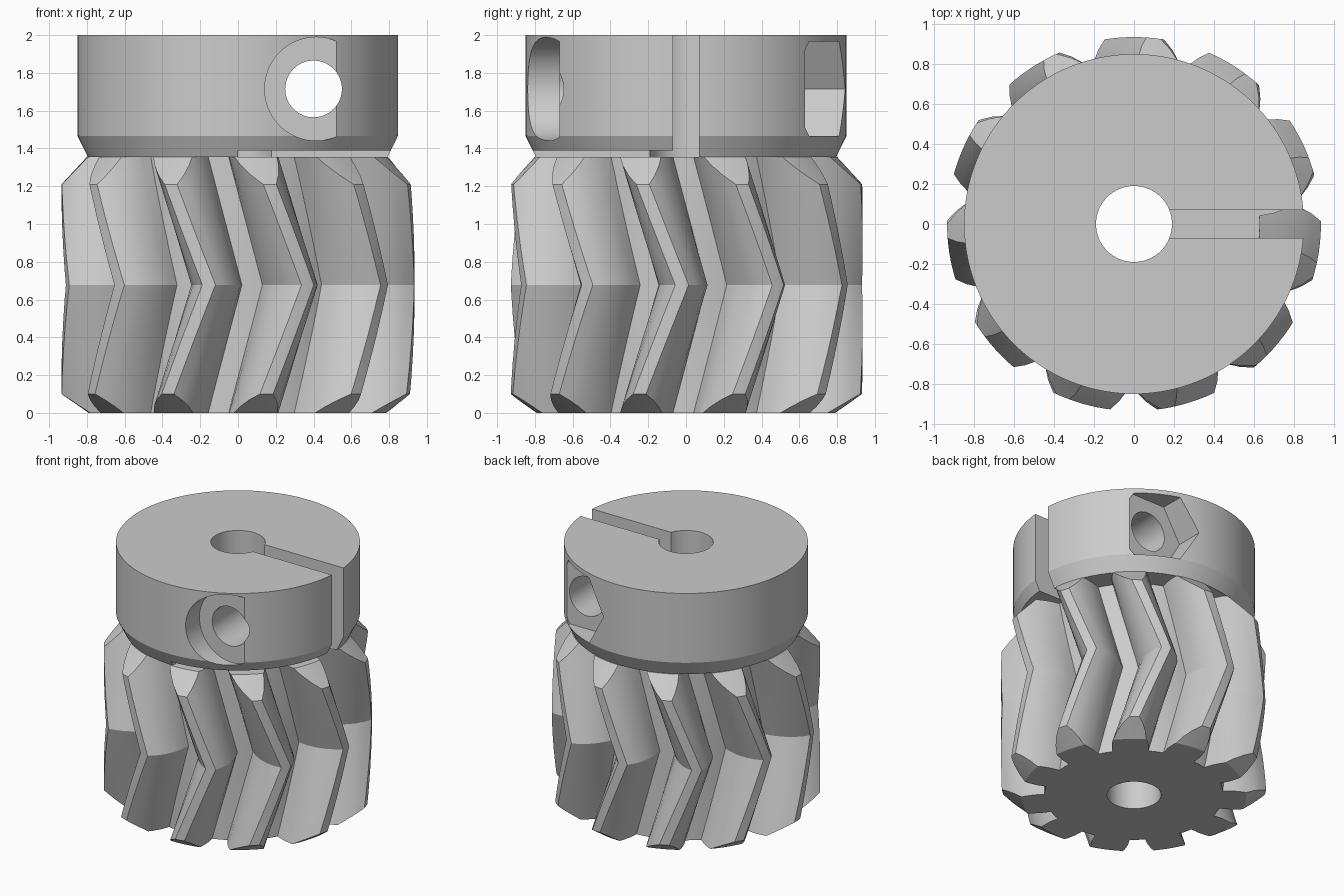
import bpy, bmesh
from math import sin, cos, radians, pi

cube = bpy.data.objects.get("Cube")
if cube:
    bpy.data.objects.remove(cube)

metal = bpy.data.materials.new("plain_grey")
metal.use_nodes = True
GREY = (0.6, 0.6, 0.6, 1)
metal.diffuse_color = GREY
metal.node_tree.nodes["Principled BSDF"].inputs["Base Color"].default_value = GREY

TEETH, GEAR_H, TIP_R = 11, 1.355, 0.935
PITCH = 360 / TEETH


def loft(name, rings):
    """Closed solid through equal-length rings of points."""
    bm = bmesh.new()
    loops = [[bm.verts.new(p) for p in ring] for ring in rings]
    for a, b in zip(loops, loops[1:]):
        for i in range(len(a)):
            j = (i + 1) % len(a)
            bm.faces.new((a[i], a[j], b[j], b[i]))
    bm.faces.new(loops[0][::-1])
    bm.faces.new(loops[-1])
    bmesh.ops.recalc_face_normals(bm, faces=bm.faces)
    mesh = bpy.data.meshes.new(name)
    bm.to_mesh(mesh)
    bm.free()
    mesh.materials.append(metal)
    ob = bpy.data.objects.new(name, mesh)
    bpy.context.scene.collection.objects.link(ob)
    return ob


def circle(n, r):
    return [(r * cos(2 * pi * i / n), r * sin(2 * pi * i / n)) for i in range(n)]


def lathe(name, profile, n=128):
    return loft(name, [[(x, y, z) for x, y in circle(n, r)] for r, z in profile])


def cross_prism(name, x, z, r, y0, y1, n=64):
    """Prism lying along y."""
    return loft(name, [[(x + a, y, z + b) for a, b in circle(n, r)] for y in (y0, y1)])


def box(name, x0, x1, y0, y1, z0, z1):
    return loft(name, [[(x0, y0, z), (x1, y0, z), (x1, y1, z), (x0, y1, z)] for z in (z0, z1)])


def boolean(ob, tool, operation):
    mod = ob.modifiers.new(operation.lower(), "BOOLEAN")
    mod.operation, mod.solver, mod.object = operation, "EXACT", tool
    bpy.context.view_layer.objects.active = ob
    bpy.ops.object.modifier_apply(modifier=mod.name)
    bpy.data.objects.remove(tool)


# Tooth half-profile: radius and half angle from root to tip
FLANK = [(0.63, 11.4), (0.70, 10.7), (0.77, 9.2), (0.84, 6.9), (0.89, 4.7), (0.94, 1.9)]


def gear_ring(z):
    twist = 260.5 - PITCH / 2 * abs(2 * z / GEAR_H - 1)
    ring = []
    for t in range(TEETH):
        tooth = [(r, -a) for r, a in FLANK] + [(r, a) for r, a in reversed(FLANK)]
        tooth.append((FLANK[0][0], PITCH / 2))
        for r, a in tooth:
            ang = radians(twist + t * PITCH + a)
            ring.append((r * cos(ang), r * sin(ang), z))
    return ring


# Herringbone gear trimmed by a chamfered envelope
LAYERS = 16
gear = loft("herringbone_gear", [gear_ring(GEAR_H * i / LAYERS) for i in range(LAYERS + 1)])
envelope = lathe("envelope", [(0.645, -0.1), (0.79, 0), (TIP_R, 0.1), (TIP_R, 1.21),
                              (0.80, GEAR_H), (0.70, GEAR_H + 0.1)])
boolean(gear, envelope, "INTERSECT")

# Clamping collar with a tapered lower edge and a buried hub
collar = lathe("collar", [(0.5, 1.2), (0.5, GEAR_H), (0.795, GEAR_H), (0.85, 1.467), (0.85, 2)])
boolean(gear, collar, "UNION")

# Shaft bore, clamp slot and relief slit
SCREW_X, SCREW_Z = 0.4, 1.715
cutters = [
    lathe("bore", [(0.19, -0.2), (0.19, 2.2)], 64),
    box("relief_slit", 0, 1.2, -1.2, 0.07, GEAR_H - 0.001, 1.39),
    box("clamp_slot", 0, 1.2, -0.07, 0.07, 1.37, 2.2),
    # Clamp screw hole, head recess and hexagonal nut recess
    cross_prism("screw_hole", SCREW_X, SCREW_Z, 0.15, -1.2, 1.2),
    cross_prism("head_recess", SCREW_X + 0.015, SCREW_Z, 0.274, -1.2, -0.67),
    cross_prism("nut_recess", SCREW_X, SCREW_Z, 0.289, 0.63, 1.2, 6),
]
for cutter in cutters:
    boolean(gear, cutter, "DIFFERENCE")

# Smooth the curved faces, keep the edges crisp
gear.name = "clamp_gear"
bpy.ops.object.select_all(action="DESELECT")
gear.select_set(True)
bpy.context.view_layer.objects.active = gear
bpy.ops.object.shade_smooth_by_angle(angle=radians(20))
